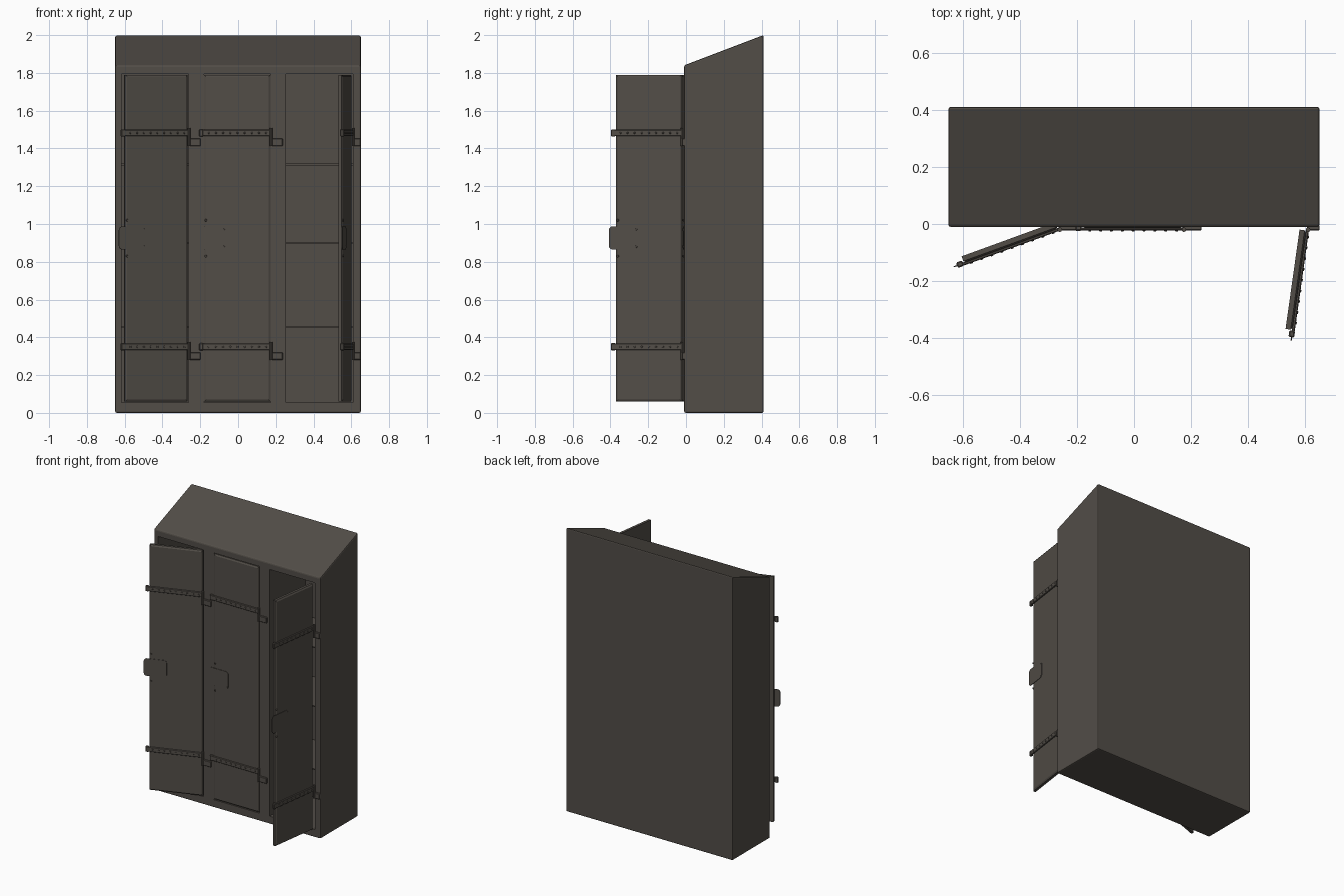
import bpy, bmesh, math
from mathutils import Matrix, Vector

if "Cube" in bpy.data.objects:
    bpy.data.objects.remove(bpy.data.objects["Cube"])

paint = bpy.data.materials.new("dark_steel")
paint.diffuse_color = (0.085, 0.075, 0.064, 1)
paint.use_nodes = True
paint.node_tree.nodes["Principled BSDF"].inputs["Base Color"].default_value = paint.diffuse_color


def finish(name, bm, parent=None):
    bmesh.ops.recalc_face_normals(bm, faces=bm.faces)
    me = bpy.data.meshes.new(name)
    bm.to_mesh(me)
    bm.free()
    me.materials.append(paint)
    ob = bpy.data.objects.new(name, me)
    bpy.context.collection.objects.link(ob)
    ob.parent = parent
    return ob


def add_box(bm, x0, x1, y0, y1, z0, z1, bevel=0):
    m = Matrix.Translation(((x0 + x1) / 2, (y0 + y1) / 2, (z0 + z1) / 2))
    m = m @ Matrix.Diagonal((x1 - x0, y1 - y0, z1 - z0, 1))
    vs = bmesh.ops.create_cube(bm, size=1, matrix=m)["verts"]
    if bevel:
        edges = list({e for v in vs for e in v.link_edges})
        bmesh.ops.bevel(bm, geom=edges, offset=bevel, segments=1, affect='EDGES')
    return vs


def add_cyl(bm, loc, r, depth, axis='Z', segs=10, r2=None):
    m = Matrix.Translation(loc)
    if axis == 'Y':
        m = m @ Matrix.Rotation(math.radians(90), 4, 'X')
    bmesh.ops.create_cone(bm, cap_ends=True, segments=segs, radius1=r,
                          radius2=r if r2 is None else r2, depth=depth, matrix=m)


PIVOTS = (-0.26, 0.175, 0.61)
ANGLES = (20, 0, 82)
STRAPS = (0.35, 1.482)
SHELVES = (0.455, 0.90, 1.315)

# Cabinet carcass with sloping roof: side profile extruded along x
bm = bmesh.new()
profile = [(-0.01, 0), (0.41, 0), (0.41, 2.0), (-0.01, 1.84)]
face = bm.faces.new([bm.verts.new((-0.65, y, z)) for y, z in profile])
ext = bmesh.ops.extrude_face_region(bm, geom=[face])["geom"]
bmesh.ops.translate(bm, vec=(1.3, 0, 0),
                    verts=[g for g in ext if isinstance(g, bmesh.types.BMVert)])
bmesh.ops.bevel(bm, geom=bm.edges[:], offset=0.008, segments=2, profile=0.5, affect='EDGES')
cabinet = finish("cabinet_body", bm)

# Three compartments cut out of the carcass
bm = bmesh.new()
for px in PIVOTS:
    add_box(bm, px - 0.356, px - 0.002, -0.1, 0.39, 0.055, 1.795)
cutter = finish("compartment_cutter", bm)
cutter.hide_render = True
mod = cabinet.modifiers.new("compartments", 'BOOLEAN')
mod.object = cutter
mod.operation = 'DIFFERENCE'
mod.solver = 'EXACT'
bpy.context.view_layer.objects.active = cabinet
bpy.ops.object.modifier_apply(modifier=mod.name)
bpy.data.objects.remove(cutter)

for label, px, ang in zip(("left", "middle", "right"), PIVOTS, ANGLES):
    # Shelves
    bm = bmesh.new()
    for z in SHELVES:
        add_box(bm, px - 0.356, px - 0.002, 0.03, 0.392, z - 0.004, z + 0.004)
    finish(label + "_shelves", bm)

    # Fixed hinge brackets and pins
    bm = bmesh.new()
    for z in STRAPS:
        add_box(bm, px - 0.005, px + 0.062 if label != "right" else 0.65,
                -0.022, -0.006, z - 0.069, z - 0.029, 0.003)
        add_cyl(bm, (px, -0.02, z - 0.022), 0.008, 0.094)
    finish(label + "_hinges", bm)

    pivot = bpy.data.objects.new(label + "_door_pivot", None)
    bpy.context.collection.objects.link(pivot)
    pivot.location = (px, -0.02, 0)
    pivot.rotation_euler.z = math.radians(ang)

    # Door leaf with a chamfered raised front
    bm = bmesh.new()
    vs = add_box(bm, -0.355, -0.004, 0.012, 0.030, 0.06, 1.79)
    front = min(bm.faces, key=lambda f: f.calc_center_median().y)
    bmesh.ops.inset_region(bm, faces=[front], thickness=0.014, depth=0)
    bmesh.ops.translate(bm, verts=front.verts[:], vec=(0, -0.006, 0))
    finish(label + "_door", bm, pivot)

    # Hinge straps with thick tips and rivets
    bm = bmesh.new()
    for z in STRAPS:
        add_box(bm, -0.378, 0.004, -0.003, 0.008, z - 0.017, z + 0.017, 0.003)
        add_box(bm, -0.381, -0.358, -0.004, 0.016, z - 0.019, z + 0.019, 0.004)
        for i in range(9):
            add_cyl(bm, (-0.33 + i * 0.038, -0.004, z), 0.006, 0.004, 'Y', 8, 0.004)
    finish(label + "_door_straps", bm, pivot)

    # Rounded lock plate overhanging the free edge
    bm = bmesh.new()
    x0, x1, z0, z1, r = -0.393, -0.24, 0.865, 0.987, 0.02
    ring = []
    for cx, cz, a0 in ((x1 - r, z1 - r, 0), (x0 + r, z1 - r, 90),
                       (x0 + r, z0 + r, 180), (x1 - r, z0 + r, 270)):
        for k in range(5):
            a = math.radians(a0 + k * 22.5)
            ring.append(bm.verts.new((cx + r * math.cos(a), 0.003, cz + r * math.sin(a))))
    f = bm.faces.new(ring)
    ext = bmesh.ops.extrude_face_region(bm, geom=[f])["geom"]
    bmesh.ops.translate(bm, vec=(0, 0.004, 0),
                        verts=[g for g in ext if isinstance(g, bmesh.types.BMVert)])
    # Small studs around the plate
    for x, z in ((-0.345, 1.02), (-0.345, 0.83), (-0.25, 0.97), (-0.25, 0.88)):
        add_cyl(bm, (x, 0.005, z), 0.007, 0.006, 'Y', 8, 0.005)
    finish(label + "_lock_plate", bm, pivot)
